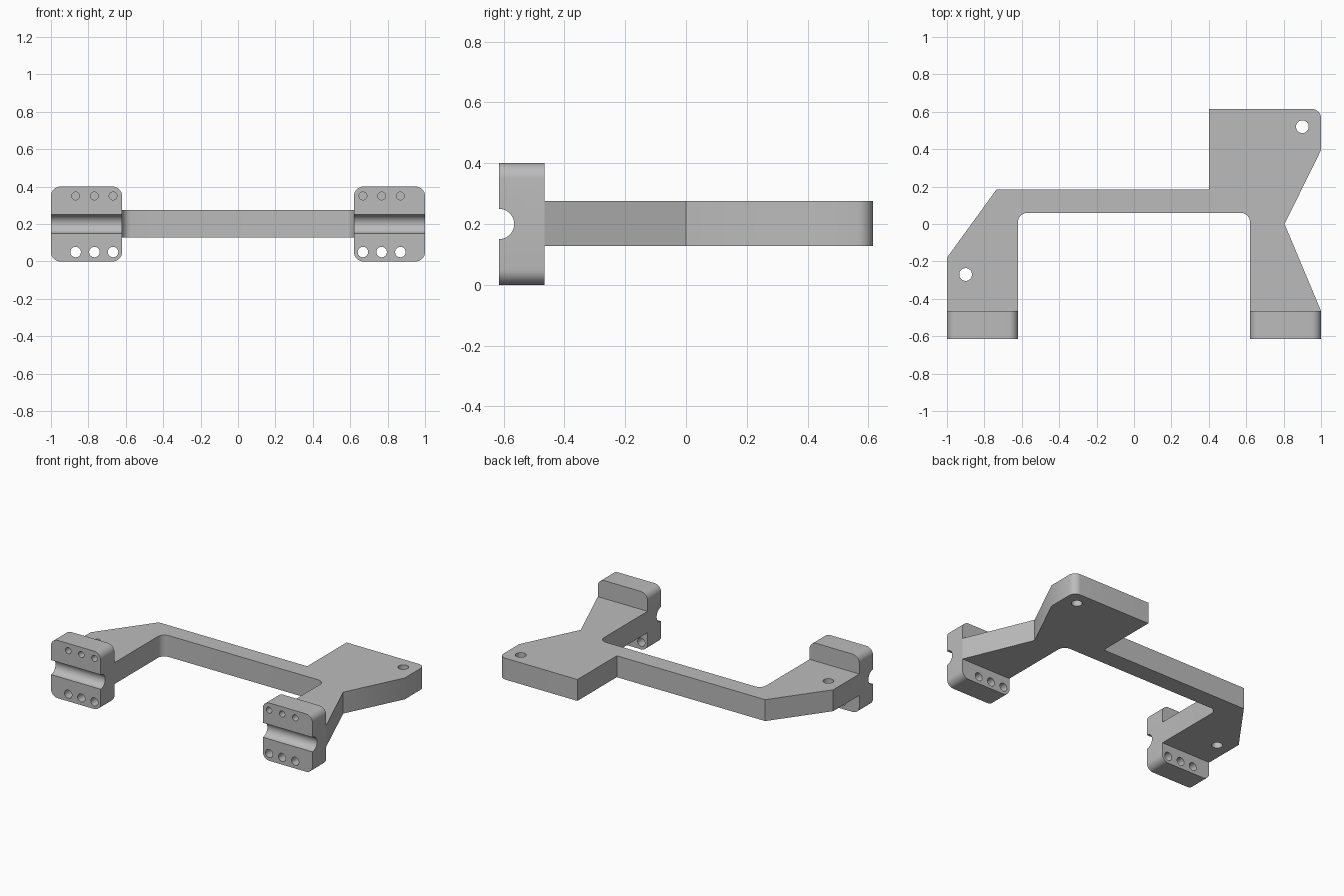
import bpy
import bmesh
from math import pi
from mathutils import Matrix, Vector

cube = bpy.data.objects.get("Cube")
if cube:
    bpy.data.objects.remove(cube, do_unlink=True)

grey = bpy.data.materials.new("plain grey")
grey.use_nodes = True
colour = (0.5, 0.5, 0.5, 1)
grey.diffuse_color = colour
grey.node_tree.nodes["Principled BSDF"].inputs["Base Color"].default_value = colour


def finish(name, bm):
    bmesh.ops.recalc_face_normals(bm, faces=bm.faces)
    mesh = bpy.data.meshes.new(name)
    bm.to_mesh(mesh)
    bm.free()
    mesh.materials.append(grey)
    obj = bpy.data.objects.new(name, mesh)
    bpy.context.collection.objects.link(obj)
    return obj


def prism(name, outline, start, depth, rounded, radius):
    """Extrude a closed outline and round the chosen corners."""
    bm = bmesh.new()
    base = [bm.verts.new(p) for p in outline]
    face = bm.faces.new(base)
    bottom = [v.co.copy() for v in base]
    top = bmesh.ops.extrude_face_region(bm, geom=[face], use_keep_orig=True)
    bmesh.ops.translate(bm, vec=depth, verts=[v for v in top["geom"] if isinstance(v, bmesh.types.BMVert)])
    corners = [bottom[i] for i in rounded]
    edges = []
    for e in bm.edges:
        a, b = (v.co for v in e.verts)
        along = abs((b - a).normalized().dot(depth.normalized())) > 0.99
        if along and any(min((a - c).length, (b - c).length) < 1e-4 for c in corners):
            edges.append(e)
    bmesh.ops.bevel(bm, geom=edges, offset=radius, segments=8, profile=0.5, affect='EDGES')
    bmesh.ops.translate(bm, vec=start, verts=bm.verts)
    return finish(name, bm)


def drill(obj, centre, radius, length, axis):
    """Cut a round hole through obj along the given axis."""
    turn = {'X': Matrix.Rotation(pi / 2, 4, 'Y'),
            'Y': Matrix.Rotation(pi / 2, 4, 'X'),
            'Z': Matrix.Identity(4)}[axis]
    bm = bmesh.new()
    bmesh.ops.create_cone(bm, cap_ends=True, segments=32, radius1=radius, radius2=radius,
                          depth=length, matrix=Matrix.Translation(centre) @ turn)
    cutter = finish("hole_cutter", bm)
    cutter.hide_render = True
    mod = obj.modifiers.new("hole", 'BOOLEAN')
    mod.operation = 'DIFFERENCE'
    mod.solver = 'EXACT'
    mod.object = cutter
    bpy.context.view_layer.objects.active = obj
    bpy.ops.object.modifier_apply(modifier=mod.name)
    bpy.data.objects.remove(cutter, do_unlink=True)


FRONT, JOINT = -0.615, -0.465

# Flat bracket plate: two arms, a cross bar and a rear mounting tab
plate_outline = [(-1, JOINT), (-1, -0.18), (-0.735, 0.185), (0.4, 0.185), (0.4, 0.615),
                 (1, 0.615), (1, 0.395), (0.805, 0), (1, JOINT), (0.62, JOINT),
                 (0.62, 0.06), (-0.62, 0.06), (-0.62, JOINT)]
plate = prism("bracket_plate", [Vector((x, y, 0)) for x, y in plate_outline],
              Vector((0, 0, 0.128)), Vector((0, 0, 0.148)), (5, 10, 11), 0.05)
for x, y in ((-0.9, -0.27), (0.9, 0.52)):
    drill(plate, (x, y, 0.2), 0.034, 0.5, 'Z')
parts = [plate]

# Clamp pads with a rod groove and two rows of screw holes
for side, name in ((-1, "right_clamp_pad"), (1, "left_clamp_pad")):
    outline = [Vector((side * x, 0, z)) for x, z in ((0.62, 0), (1, 0), (1, 0.4), (0.62, 0.4))]
    pad = prism(name, outline, Vector((0, FRONT, 0)), Vector((0, JOINT - FRONT, 0)), range(4), 0.05)
    drill(pad, (side * 0.81, FRONT, 0.2), 0.05, 0.6, 'X')
    for x in (0.668, 0.768, 0.868):
        drill(pad, (side * x, FRONT, 0.05), 0.028, 0.5, 'Y')   # through holes
        drill(pad, (side * x, FRONT, 0.35), 0.021, 0.2, 'Y')   # blind holes
    parts.append(pad)

# Smooth the fillets and holes, keep the edges sharp
for obj in parts:
    bpy.ops.object.select_all(action='DESELECT')
    obj.select_set(True)
    bpy.context.view_layer.objects.active = obj
    bpy.ops.object.shade_smooth_by_angle(angle=pi / 6)
